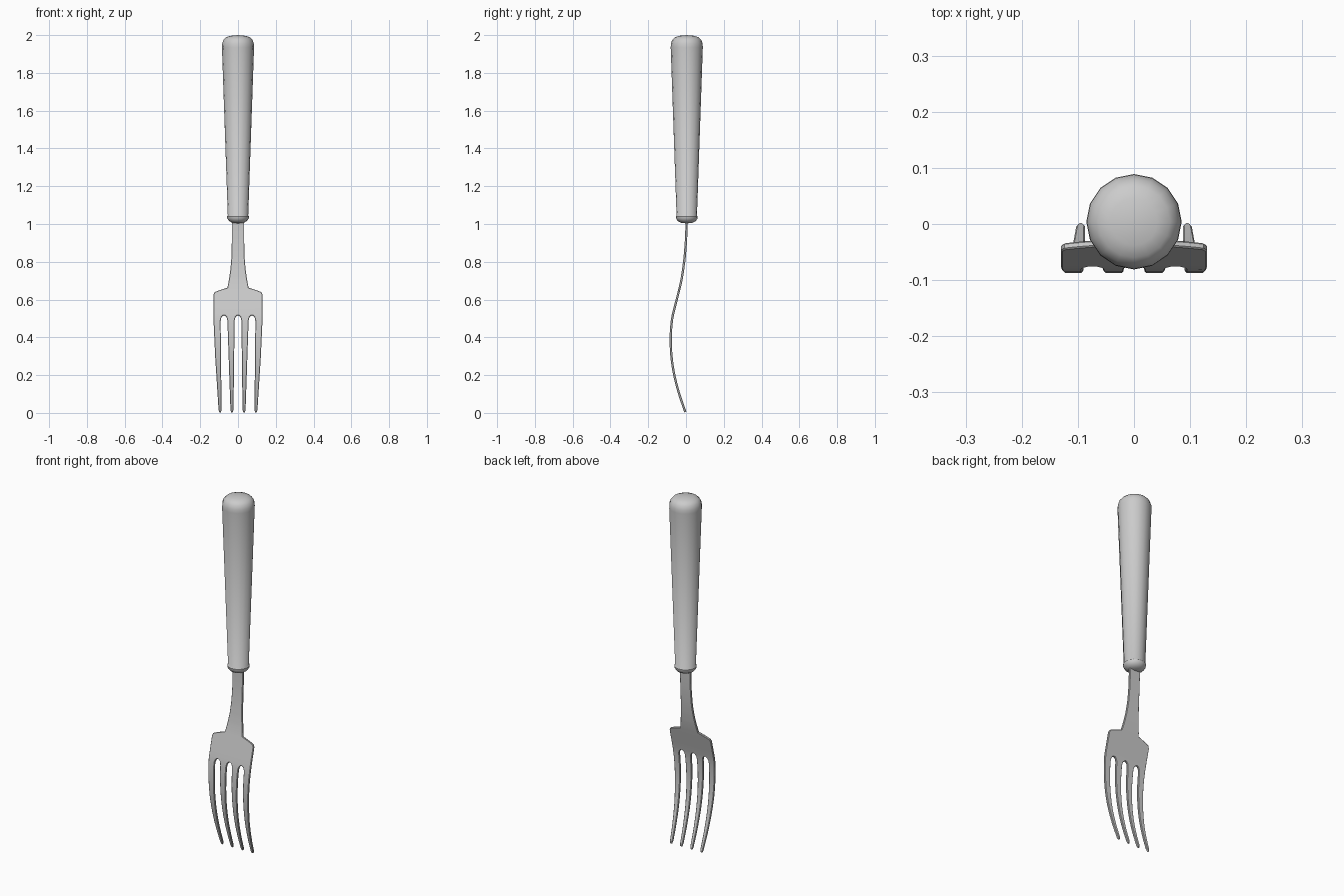
import bpy, bmesh, math
from mathutils import Vector

cube = bpy.data.objects.get("Cube")
if cube:
    bpy.data.objects.remove(cube, do_unlink=True)

grey = bpy.data.materials.new("plain_grey")
grey.use_nodes = True
colour = (0.6, 0.6, 0.6, 1)
grey.diffuse_color = colour
grey.node_tree.nodes["Principled BSDF"].inputs["Base Color"].default_value = colour


def finish(bm, name, angle):
    bmesh.ops.recalc_face_normals(bm, faces=bm.faces)
    mesh = bpy.data.meshes.new(name)
    bm.to_mesh(mesh)
    bm.free()
    mesh.materials.append(grey)
    obj = bpy.data.objects.new(name, mesh)
    bpy.context.collection.objects.link(obj)
    bpy.ops.object.select_all(action='DESELECT')
    obj.select_set(True)
    bpy.context.view_layer.objects.active = obj
    bpy.ops.object.shade_smooth_by_angle(angle=math.radians(angle))
    return obj


# Handle: turned profile (radius, height) with a rounded collar and domed end
profile = [(0, 1.003), (0.03, 1.006), (0.048, 1.016), (0.057, 1.03), (0.058, 1.04),
           (0.054, 1.044), (0.085, 1.935), (0.084, 1.955), (0.077, 1.975),
           (0.064, 1.988), (0.042, 1.996), (0, 2)]
AXIS_Y = 0.004
bm = bmesh.new()
verts = [bm.verts.new((0, AXIS_Y + r, z)) for r, z in profile]
edges = [bm.edges.new(pair) for pair in zip(verts, verts[1:])]
bmesh.ops.spin(bm, geom=verts + edges, cent=(0, AXIS_Y, 0), axis=(0, 0, 1),
               angle=math.tau, steps=16, use_duplicate=False)
bmesh.ops.remove_doubles(bm, verts=bm.verts, dist=0.0005)
finish(bm, "handle", 50)


# Blade: half outline from the neck, round the tines, to the middle slot
def tine_tip(x):
    return [(x + 0.008, 0.018), (x + 0.004, 0.004), (x - 0.004, 0.004), (x - 0.008, 0.018)]


def slot_arch(x, r):
    arc = [math.pi * i / 8 for i in range(9)]
    return [(x + r * math.cos(a), 0.485 + 1.7 * r * math.sin(a)) for a in arc]


half = [(0.033, 1.03), (0.033, 0.9), (0.035, 0.82), (0.04, 0.76), (0.047, 0.71),
        (0.056, 0.662), (0.1, 0.648), (0.124, 0.638), (0.13, 0.625), (0.13, 0.5), (0.121, 0.3)]
half += tine_tip(0.095) + slot_arch(0.074, 0.018) + tine_tip(0.032)
half += slot_arch(0, 0.018)[:4]
outline = half + [(0, 0.516)] + [(-x, z) for x, z in reversed(half)]

# Side curve (height, depth), evaluated as a smooth spline
bend = [(-0.1, 0.03), (0, -0.002), (0.1, -0.036), (0.2, -0.062), (0.3, -0.077),
        (0.4, -0.081), (0.5, -0.073), (0.6, -0.049), (0.7, -0.025), (0.8, -0.01),
        (0.9, -0.001), (1, 0.003), (1.1, 0.004), (1.2, 0.004)]


def depth(z):
    i = min(max(int(z * 10) + 1, 1), len(bend) - 3)
    t = (z - bend[i][0]) * 10
    a, b, c, d = (p[1] for p in bend[i - 1:i + 3])
    return b + t / 2 * (c - a + t * (2 * a - 5 * b + 4 * c - d + t * (3 * (b - c) + d - a)))


THICK = 0.012
bm = bmesh.new()
face = bm.faces.new([bm.verts.new((x, -THICK / 2, z)) for x, z in outline])
extruded = bmesh.ops.extrude_face_region(bm, geom=[face], use_keep_orig=True)["geom"]
bmesh.ops.translate(bm, vec=(0, THICK, 0),
                    verts=[v for v in extruded if isinstance(v, bmesh.types.BMVert)])
bmesh.ops.recalc_face_normals(bm, faces=bm.faces)

# Soften the rim, then slice across so the flat plate can bend
rim = [e for e in bm.edges if abs(e.verts[0].co.y - e.verts[1].co.y) < 0.001]
bmesh.ops.bevel(bm, geom=rim, offset=0.0025, segments=1, affect='EDGES', clamp_overlap=False)
bmesh.ops.triangulate(bm, faces=bm.faces)
for i in range(1, 26):
    geom = list(bm.verts) + list(bm.edges) + list(bm.faces)
    bmesh.ops.bisect_plane(bm, geom=geom, dist=0.00001, plane_co=(0, 0, i * 0.04),
                           plane_no=(0, 0, 1))
for v in bm.verts:
    x, y, z = v.co
    slope = (depth(z + 0.005) - depth(z - 0.005)) / 0.01
    normal = Vector((0, 1, -slope)).normalized()
    v.co = Vector((x, depth(z), z)) + normal * y
finish(bm, "fork_blade", 35)
